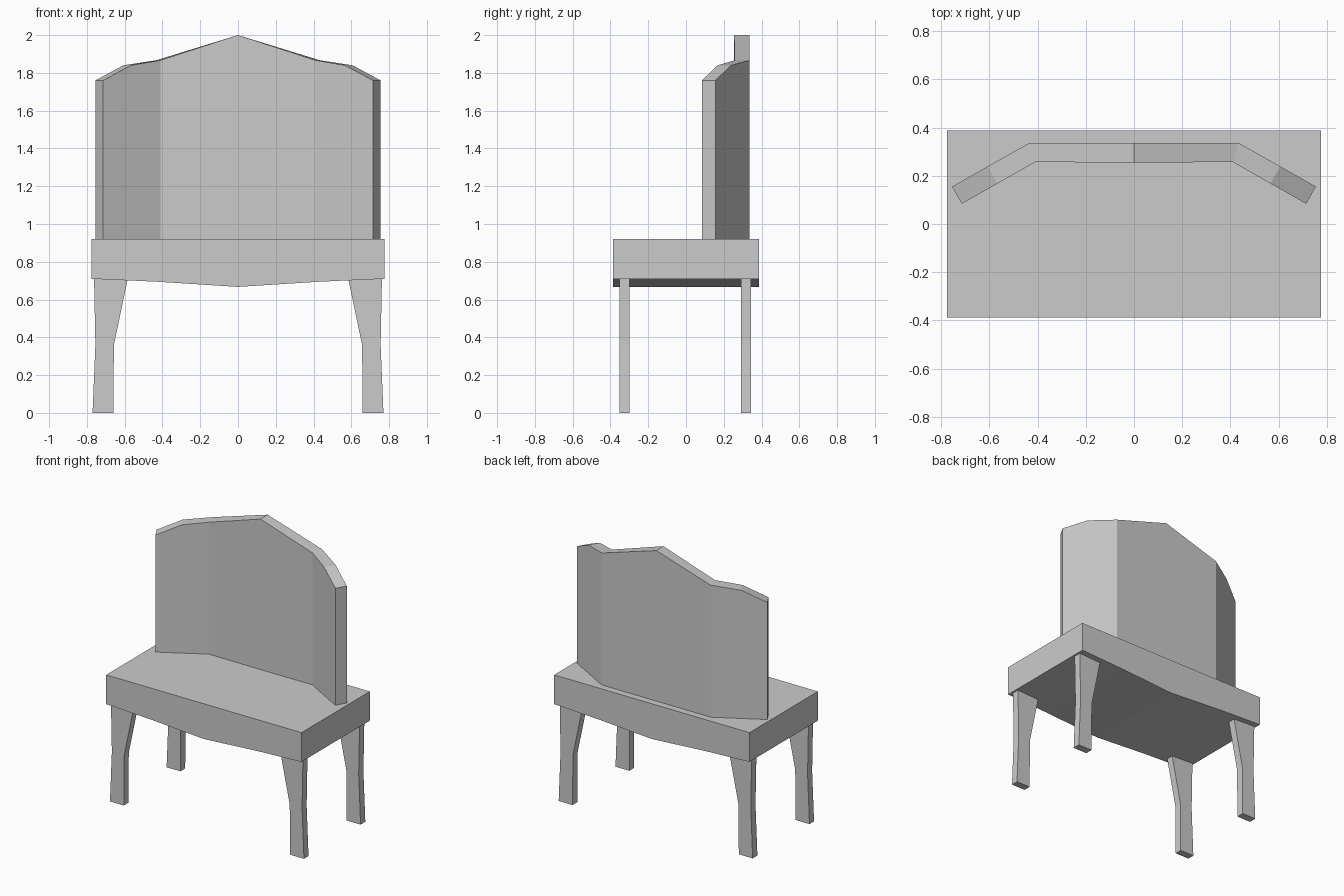
import bpy
import bmesh

if "Cube" in bpy.data.objects:
    bpy.data.objects.remove(bpy.data.objects["Cube"])


def make_object(name, bm):
    bmesh.ops.recalc_face_normals(bm, faces=bm.faces)
    mesh = bpy.data.meshes.new(name)
    bm.to_mesh(mesh)
    bm.free()
    obj = bpy.data.objects.new(name, mesh)
    bpy.context.collection.objects.link(obj)
    return obj


def prism(name, profile, y0, y1):
    """Extrude an x-z outline from y0 to y1."""
    bm = bmesh.new()
    face = bm.faces.new([bm.verts.new((x, y0, z)) for x, z in profile])
    ext = bmesh.ops.extrude_face_region(bm, geom=[face])
    verts = [g for g in ext["geom"] if isinstance(g, bmesh.types.BMVert)]
    bmesh.ops.translate(bm, verts=verts, vec=(0, y1 - y0, 0))
    if face.is_valid and len(bm.faces) < len(profile) + 2:
        bmesh.ops.holes_fill(bm, edges=bm.edges)
    return make_object(name, bm)


def loft(name, sections):
    """Join matching four-sided sections and cap both ends."""
    bm = bmesh.new()
    rings = [[bm.verts.new(p) for p in s] for s in sections]
    for a, b in zip(rings, rings[1:]):
        for i in range(4):
            j = (i + 1) % 4
            bm.faces.new((a[i], a[j], b[j], b[i]))
    bm.faces.new(rings[0])
    bm.faces.new(rings[-1])
    return make_object(name, bm)


# Seat: thick slab with a shallow drooping underside
half = [(0.775, 0.71), (0.42, 0.694)]
under = half + [(0, 0.667)] + [(-x, z) for x, z in reversed(half)]
prism("seat", under + [(-0.775, 0.92), (0.775, 0.92)], -0.387, 0.387)

# Legs: bent flat boards, mirrored left and right
leg = [(0.585, 0.704), (0.657, 0.36), (0.66, 0), (0.77, 0), (0.755, 0.36), (0.762, 0.711)]
for row, y0, y1 in (("front", -0.352, -0.30), ("rear", 0.29, 0.344)):
    for side, s in (("right", 1), ("left", -1)):
        prism(f"{row}_leg_{side}", [(s * x, z) for x, z in leg], y0, y1)

# Backrest: angled wings and a peaked top; stations are outer xy, inner xy, top z
stations = [
    ((0.755, 0.155), (0.714, 0.084), 1.76),
    ((0.607, 0.239), (0.566, 0.168), 1.84),
    ((0.433, 0.337), (0.410, 0.257), 1.867),
    ((0.0, 0.337), (0.0, 0.255), 2.0),
]
stations += [((-o[0], o[1]), (-i[0], i[1]), z) for o, i, z in reversed(stations[:-1])]
base = 0.92
loft("backrest", [((*o, base), (*i, base), (*i, z), (*o, z)) for o, i, z in stations])
